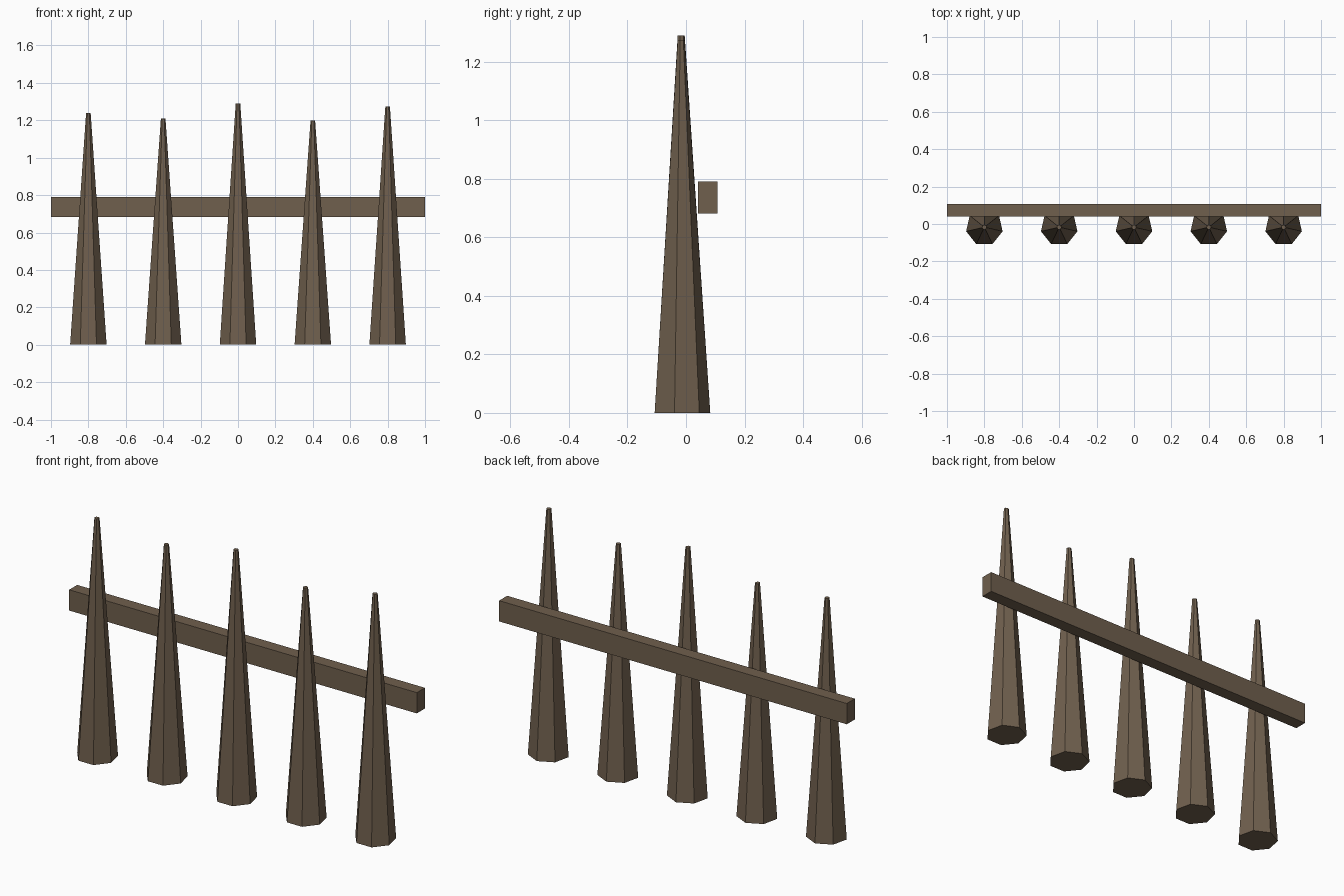
import bpy
import math

if "Cube" in bpy.data.objects:
    bpy.data.objects.remove(bpy.data.objects["Cube"])

wood = bpy.data.materials.new("brown_wood")
wood.diffuse_color = (0.16, 0.115, 0.075, 1)
wood.use_nodes = True
wood.node_tree.nodes["Principled BSDF"].inputs["Base Color"].default_value = wood.diffuse_color

STAKE_Y = -0.017


def finish(name):
    obj = bpy.context.object
    obj.name = name
    obj.data.materials.append(wood)
    return obj


# Seven-sided tapered stakes of varied height, flat side to the front
def stake(i, x, height):
    bpy.ops.mesh.primitive_cone_add(vertices=7, radius1=0.1, radius2=0.0125,
                                    depth=height, location=(x, STAKE_Y, height / 2))
    obj = finish(f"stake_{i + 1}")
    # Turn so that one corner points to +y
    first = obj.data.vertices[0].co
    turn = math.pi / 2 - math.atan2(first.y, first.x)
    obj.rotation_euler.z = turn


for i, height in enumerate((1.24, 1.21, 1.29, 1.20, 1.275)):
    stake(i, -0.8 + 0.4 * i, height)

# Horizontal rail behind the stakes
bpy.ops.mesh.primitive_cube_add(size=1, location=(0, 0.074, 0.736))
rail = finish("cross_rail")
rail.scale = (2.0, 0.066, 0.108)
